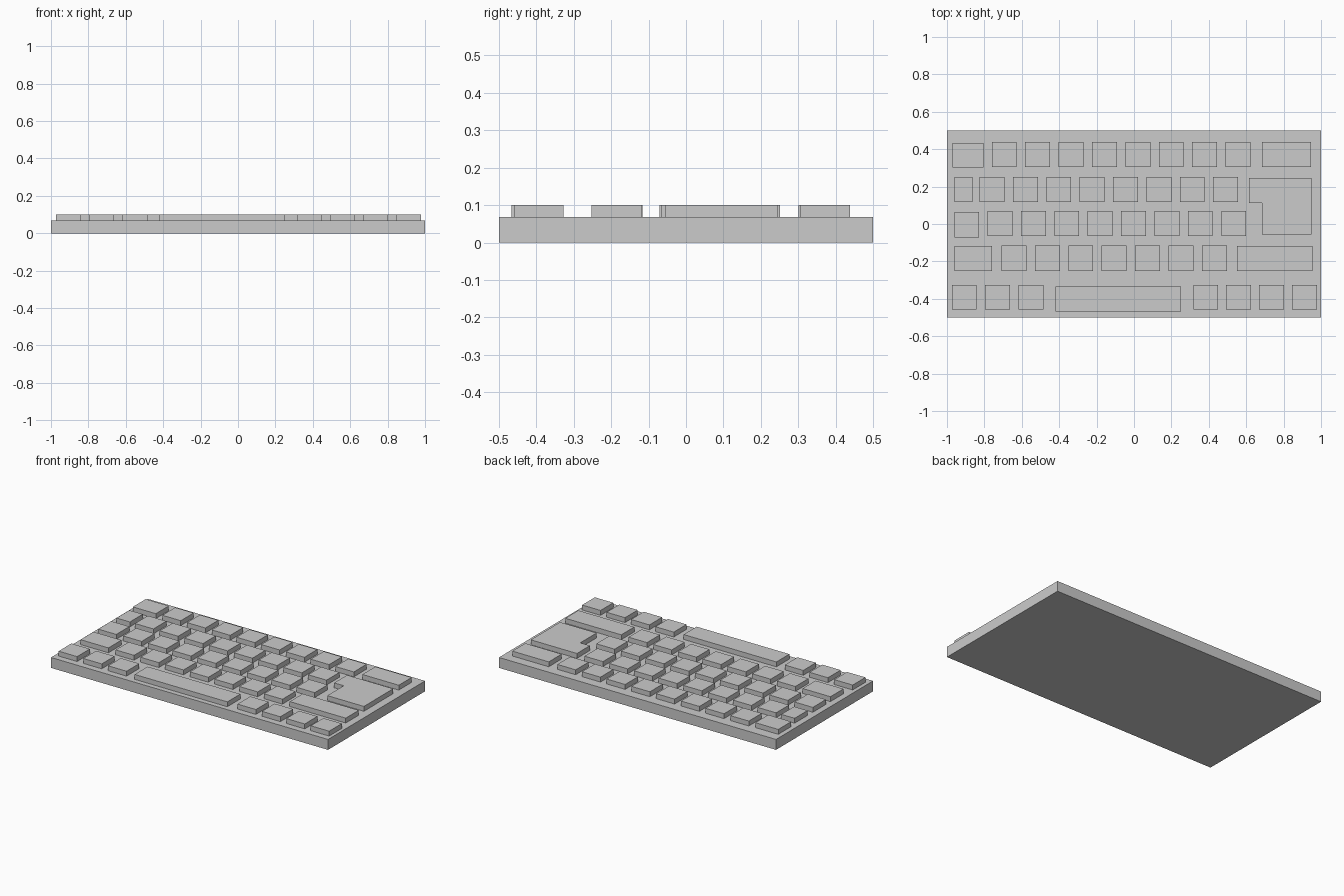
import bpy, bmesh

if "Cube" in bpy.data.objects:
    bpy.data.objects.remove(bpy.data.objects["Cube"])

BASE_TOP = 0.068
KEY_TOP = 0.1
KEY_W = 0.133
PITCH = 0.1785


def prism(name, outline, z0, z1):
    """Extrude a flat outline from z0 up to z1."""
    bm = bmesh.new()
    face = bm.faces.new([bm.verts.new((x, y, z0)) for x, y in outline])
    ext = bmesh.ops.extrude_face_region(bm, geom=[face])
    top = [g for g in ext["geom"] if isinstance(g, bmesh.types.BMVert)]
    bmesh.ops.translate(bm, verts=top, vec=(0, 0, z1 - z0))
    bmesh.ops.recalc_face_normals(bm, faces=bm.faces)
    mesh = bpy.data.meshes.new(name)
    bm.to_mesh(mesh)
    bm.free()
    obj = bpy.data.objects.new(name, mesh)
    bpy.context.collection.objects.link(obj)
    return obj


def block(name, x0, x1, y0, y1, z0=BASE_TOP, z1=KEY_TOP):
    return prism(name, [(x0, y0), (x1, y0), (x1, y1), (x0, y1)], z0, z1)


def key_row(name, start, count, y0, y1, pitch=PITCH):
    for i in range(count):
        x = start + i * pitch
        block(f"{name}_{i + 1}", x, x + KEY_W, y0, y1)


# Case
block("keyboard_base", -1, 1, -0.5, 0.5, 0, BASE_TOP)

# Regular letter and number keys
key_row("number_key", -0.760, 8, 0.305, 0.438)
key_row("upper_letter_key", -0.826, 8, 0.118, 0.251)
key_row("home_letter_key", -0.783, 8, -0.065, 0.069)
key_row("lower_letter_key", -0.708, 7, -0.250, -0.116)

# Bottom row modifier and arrow keys
key_row("left_modifier_key", -0.974, 3, -0.458, -0.327)
key_row("right_modifier_key", 0.317, 4, -0.458, -0.327, 0.1762)

# Special keys
block("escape_key", -0.970, -0.804, 0.301, 0.434)
block("backspace_key", 0.684, 0.947, 0.305, 0.438)
block("tab_key", -0.960, -0.863, 0.118, 0.251)
block("caps_key", -0.960, -0.829, -0.071, 0.064)
block("left_shift_key", -0.960, -0.759, -0.252, -0.118)
block("right_shift_key", 0.550, 0.954, -0.252, -0.118)
block("space_bar", -0.419, 0.250, -0.467, -0.333)

# L-shaped enter key
prism("enter_key",
      [(0.684, -0.056), (0.948, -0.056), (0.948, 0.246),
       (0.615, 0.246), (0.615, 0.113), (0.684, 0.113)],
      BASE_TOP, KEY_TOP)
